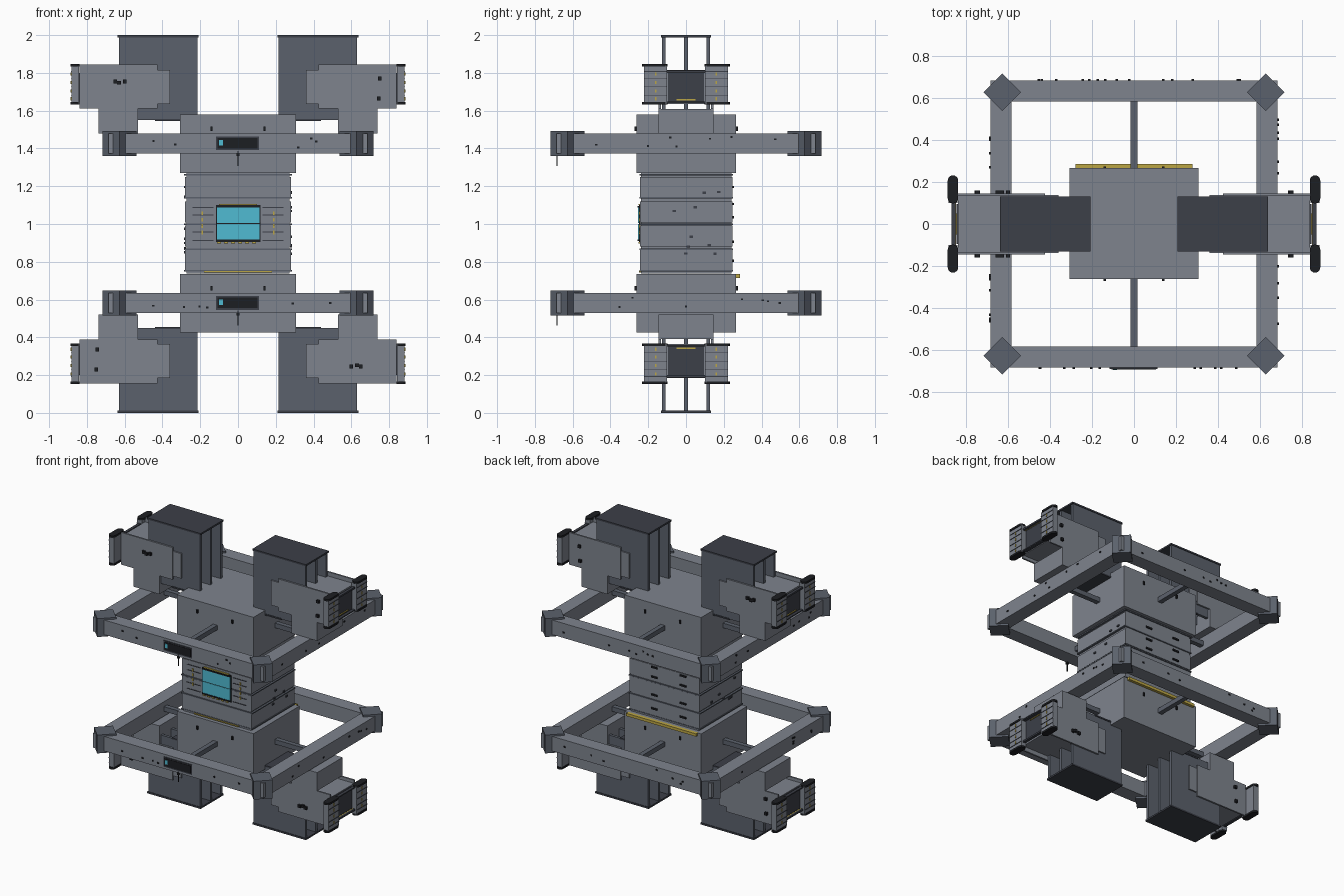
import bpy, bmesh, math, random
from mathutils import Matrix, Vector

if "Cube" in bpy.data.objects:
    bpy.data.objects.remove(bpy.data.objects["Cube"])

random.seed(4)

def mat(name, c):
    m = bpy.data.materials.new(name)
    m.diffuse_color = (*c, 1)
    m.use_nodes = True
    m.node_tree.nodes["Principled BSDF"].inputs["Base Color"].default_value = m.diffuse_color
    return m

HULL = mat("hull_grey", (0.21, 0.23, 0.27))
MID = mat("mid_grey", (0.105, 0.12, 0.15))
DARK = mat("dark_grey", (0.045, 0.05, 0.065))
BLACK = mat("black", (0.012, 0.013, 0.016))
YELLOW = mat("yellow", (0.5, 0.38, 0.06))
CYAN = mat("cyan", (0.08, 0.5, 0.65))

def finish(name, bm, m):
    bmesh.ops.recalc_face_normals(bm, faces=bm.faces)
    me = bpy.data.meshes.new(name)
    bm.to_mesh(me)
    bm.free()
    me.materials.append(m)
    ob = bpy.data.objects.new(name, me)
    bpy.context.collection.objects.link(ob)
    return ob

def add_box(bm, x0, x1, y0, y1, z0, z1):
    mx = Matrix.Translation(((x0 + x1) / 2, (y0 + y1) / 2, (z0 + z1) / 2)) @ \
        Matrix.Diagonal((abs(x1 - x0), abs(y1 - y0), abs(z1 - z0), 1))
    bmesh.ops.create_cube(bm, size=1, matrix=mx)

def boxes(name, lst, m=HULL, xf=None):
    """One object from several (x0,x1,y0,y1,z0,z1) boxes; xf = optional mirroring matrix."""
    bm = bmesh.new()
    for b in lst:
        add_box(bm, *b)
    if xf:
        bmesh.ops.transform(bm, matrix=xf, verts=bm.verts)
    return finish(name, bm, m)

def prism(name, pts, axis_vec, m, xf=None):
    """Extrude a closed polygon of 3D points."""
    bm = bmesh.new()
    f = bm.faces.new([bm.verts.new(p) for p in pts])
    r = bmesh.ops.extrude_face_region(bm, geom=[f])
    vs = [v for v in r["geom"] if isinstance(v, bmesh.types.BMVert)]
    bmesh.ops.translate(bm, verts=vs, vec=axis_vec)
    if xf:
        bmesh.ops.transform(bm, matrix=xf, verts=bm.verts)
    return finish(name, bm, m)

# Central core: four stacked slabs with thin lips between them
step = 0.128
boxes("core_slabs", [(-.272, .272, -.238, .242, .738, 1.272)])
boxes("core_panels", [(-.28, .28, -.243, .246, .752 + i * step, .752 + i * step + .112)
                      for i in range(4)])
boxes("core_lips", [(-.286, .286, -.245, .249, z - .004, z + .004)
                    for z in (.752, .866, .998, 1.14, 1.262)], MID)

# Front screen with frame and hazard marks
boxes("screen", [(-.11, .113, -.253, -.24, .918, 1.0), (-.11, .113, -.253, -.24, 1.004, 1.088)], CYAN)
boxes("screen_frame", [(-.116, .119, -.25, -.24, .905, 1.1), (-.11, .11, -.256, -.24, 1.088, 1.096),
                       (-.11, .11, -.256, -.24, .91, .918)], BLACK)
marks = [(-.11 + i * .037, -.09 + i * .037, -.252, -.24, .897, .905) for i in range(6)]
marks += [(-.1, .1, -.252, -.24, 1.1, 1.106), (-.18, .18, -.25, -.236, .742, .75)]
for s in (-1, 1):
    marks += [(s * .19 - .004, s * .19 + .004, -.249, -.24, .945 + i * .034, .965 + i * .034)
              for i in range(4)]
boxes("hazard_marks", marks, YELLOW)
boxes("screen_side_lines", [(s * .13, s * .24, -.247, -.24, z, z + .004)
                            for s in (-1, 1) for z in (.91, .955, 1.045, 1.085)], DARK)
boxes("rear_yellow_bar", [(-.28, .28, .26, .286, .715, .735)], YELLOW)

# Slots on the rear of the core, small fittings on its sides
boxes("rear_slots", [(x - .025, x + .025, .24, .254, z, z + .012)
                     for x in (-.15, .08) for z in (.8, .9, 1.03, 1.1, 1.19)], BLACK)
fit = []
for s in (-1, 1):
    for i in range(9):
        y, z = random.uniform(-.19, .19), random.uniform(.8, 1.22)
        fit.append((s * .275, s * .287, y, y + .018, z, z + .012))
boxes("core_side_fittings", fit, DARK)

# Two hub levels: block, square ring, corners, struts, display, aerial
for lvl, dz in (("upper", .845), ("lower", 0)):
    boxes(lvl + "_block", [(-.308, .308, -.262, .266, .426, .734)])
    if dz:
        bpy.context.collection.objects[-1].location.z = dz
    z = .582 + dz
    o, i = .685, .583
    h = .053
    boxes(lvl + "_ring_beams", [(-o, o, -o, -i, z - h, z + h), (-o, o, i, o, z - h, z + h),
                                (-o, -i, -i, i, z - h, z + h), (i, o, -i, i, z - h, z + h)])
    for sx in (-1, 1):
        for sy in (-1, 1):
            c, r = .628, .09
            pts = [(sx * c + a, sy * c + b, z - .067) for a, b in ((r, 0), (0, r), (-r, 0), (0, -r))]
            prism(lvl + "_ring_corner", pts, (0, 0, .133), MID)
    t = .017
    boxes(lvl + "_struts", [(-t, t, -.6, -.25, z - t, z + t), (-t, t, .25, .6, z - t, z + t),
                            (-.6, -.3, -t, t, z - t, z + t), (.3, .6, -t, t, z - t, z + t)], MID)
    boxes(lvl + "_display_frame", [(-.116, .112, -.69, -.68, z - .036, z + .036)], DARK)
    boxes(lvl + "_display", [(-.108, .104, -.693, -.68, z - .028, z + .028)], BLACK)
    boxes(lvl + "_display_light", [(-.1, -.08, -.696, -.68, z - .012, z + .018)], CYAN)
    boxes(lvl + "_aerial", [(-.003, .003, -.686, -.68, z - .12, z - .04),
                            (-.008, .008, -.69, -.675, z - .066, z - .05)], BLACK)
    boxes(lvl + "_block_sockets", [(x - .006, x + .006, y, y + .014, z + .065, z + .09)
                                   for x in (-.14, .14) for y in (-.272, .26)], BLACK)
    # small fittings scattered along the ring faces
    dots = []
    for k in range(4):
        for n in range(7):
            u, w = random.uniform(-.5, .5), z + random.uniform(-.03, .03)
            if k == 0 and abs(u) < .14:
                continue
            s = -1 if k % 2 == 0 else 1
            a, b = s * .68, s * .69
            dots.append((u, u + .012, a, b, w, w + .01) if k < 2 else (a, b, u, u + .012, w, w + .01))
    boxes(lvl + "_ring_fittings", dots, BLACK)
for ob in bpy.data.objects:
    if ob.name.startswith("upper_block") and "sockets" not in ob.name:
        ob.location.z = .845

# Four arms: drawn once at upper right, mirrored left and down
def stadium(x0, x1, y0, y1, z):
    r, cx = (x1 - x0) / 2, (x0 + x1) / 2
    top = [(cx + r * math.cos(a), y1 - r + r * math.sin(a), z) for a in
           [math.pi * k / 8 for k in range(9)]]
    bot = [(cx - r * math.cos(a), y0 + r - r * math.sin(a), z) for a in
           [math.pi * k / 8 for k in range(9)]]
    return top + bot

for sx, side in ((1, "right"), (-1, "left")):
    for sz, lvl in ((1, "upper"), (-1, "lower")):
        xf = Matrix.Translation((0, 0, 1)) @ Matrix.Diagonal((sx, 1, sz, 1)) @ Matrix.Translation((0, 0, -1))
        n = lvl + "_" + side
        # open-ended duct with centre divider and lid
        boxes(n + "_duct", [(.215, .63, -.128, -.108, 1.55, 1.99), (.215, .63, .108, .128, 1.55, 1.99),
                            (.215, .63, -.011, .011, 1.55, 1.99)], MID, xf)
        boxes(n + "_duct_lid", [(.208, .638, -.132, .132, 1.988, 2.0),
                                (.21, .44, -.132, .132, 1.545, 1.555)], DARK, xf)
        # stepped cheek plates front and back
        prof = [(.425, 1.845), (.84, 1.845), (.84, 1.612), (.738, 1.612),
                (.738, 1.478), (.53, 1.478), (.53, 1.612), (.425, 1.612)]
        for y in (-.145, .133):
            prism(n + "_cheek", [(x, y, z) for x, z in prof], (0, .012, 0), HULL, xf)
        boxes(n + "_arm_body", [(.36, .84, -.138, .138, 1.635, 1.815),
                                (.53, .738, -.138, .138, 1.478, 1.61)], HULL, xf)
        boxes(n + "_arm_end", [(.835, .847, -.096, .096, 1.64, 1.8)], DARK, xf)
        # end panels with ribs, caps and yellow marks
        ends, ribs, ticks = [], [], []
        for s in (-1, 1):
            ends.append((.842, .882, s * .1, s * .222, 1.635, 1.838))
            ribs += [(.88, .885, s * .1, s * .222, z, z + .004) for z in (1.68, 1.725, 1.77, 1.805)]
            ticks += [(.88, .887, s * .16 - .003, s * .16 + .003, z, z + .018)
                      for z in (1.655, 1.695, 1.74, 1.785)]
            y0, y1 = sorted((s * .098, s * .232))
            for z in (1.632, 1.834):
                prism(n + "_panel_cap", stadium(.838, .888, y0, y1, z), (0, 0, .014), BLACK, xf)
        boxes(n + "_end_panels", ends, HULL, xf)
        boxes(n + "_panel_ribs", ribs, DARK, xf)
        boxes(n + "_panel_ticks", ticks + [(.848, .856, -.1, .1, 1.8, 1.806),
                                           (.845, .853, -.05, .05, 1.655, 1.661)], YELLOW, xf)
        boxes(n + "_end_bars", [(.85, .87, -.1, .1, 1.8, 1.812), (.85, .87, -.1, .1, 1.64, 1.648)], DARK, xf)
        # knobs on the cheeks
        if sx * sz > 0:
            kn = [(.745, 1.665), (.75, 1.77)]
        else:
            kn = [(.6, 1.755), (.63, 1.748), (.65, 1.755)]
        boxes(n + "_knobs", [(x - .01, x + .01, y, y + .02, z - .01, z + .01)
                             for x, z in kn for y in (-.16, .14)], BLACK, xf)
